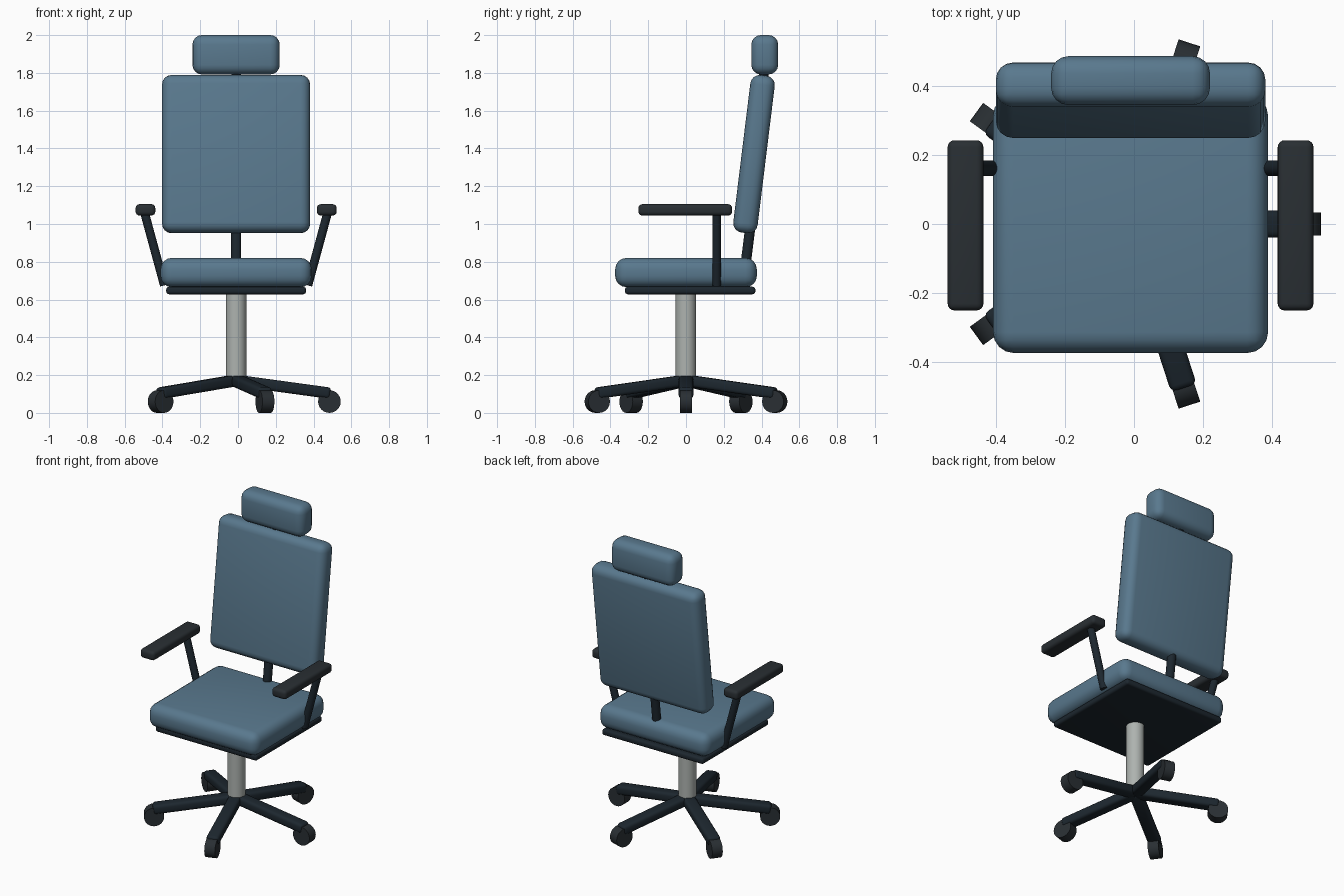
import bpy, math
from mathutils import Vector, Matrix

if "Cube" in bpy.data.objects:
    bpy.data.objects.remove(bpy.data.objects["Cube"])

CX = -0.01  # chair axis; the star base is asymmetric in x


def material(name, rgb):
    m = bpy.data.materials.new(name)
    m.diffuse_color = (*rgb, 1)
    m.use_nodes = True
    m.node_tree.nodes["Principled BSDF"].inputs["Base Color"].default_value = m.diffuse_color
    return m


FABRIC = material("blue_fabric", (0.10, 0.19, 0.27))
PLASTIC = material("black_plastic", (0.022, 0.028, 0.033))
FRAME = material("dark_frame", (0.012, 0.02, 0.028))
METAL = material("column_metal", (0.42, 0.45, 0.43))


def finish(ob, name, mat):
    ob.name = name
    ob.data.materials.append(mat)
    bpy.ops.object.shade_smooth_by_angle(angle=math.radians(40))
    return ob


def box(name, loc, size, bevel, mat, rot=(0, 0, 0), segments=4):
    bpy.ops.mesh.primitive_cube_add(size=1, location=loc, rotation=rot)
    ob = bpy.context.object
    ob.scale = size
    bpy.ops.object.transform_apply(location=False, rotation=False, scale=True)
    mod = ob.modifiers.new("rounding", 'BEVEL')
    mod.width, mod.segments = bevel, segments
    bpy.ops.object.modifier_apply(modifier=mod.name)
    return finish(ob, name, mat)


def rod(name, a, b, radius, mat, sides=24):
    a, b = Vector(a), Vector(b)
    bpy.ops.mesh.primitive_cylinder_add(vertices=sides, radius=radius,
                                        depth=(b - a).length, location=(a + b) / 2)
    ob = bpy.context.object
    ob.rotation_euler = (b - a).to_track_quat('Z', 'Y').to_euler()
    return finish(ob, name, mat)


# Cushions
box("seat", (CX, 0, 0.743), (0.80, 0.75, 0.155), 0.06, FABRIC)
lean = math.radians(-7)
box("backrest", (CX, 0.36, 1.37), (0.784, 0.13, 0.84), 0.05, FABRIC, (lean, 0, 0))
box("headrest", (CX, 0.417, 1.896), (0.462, 0.142, 0.208), 0.05, FABRIC)

# Seat plate, gas column, back and headrest posts
box("seat_plate", (CX, 0.022, 0.648), (0.74, 0.69, 0.04), 0.015, FRAME)
rod("column", (CX, -0.001, 0.15), (CX, -0.001, 0.64), 0.054, METAL, 32)
rod("back_post", (CX, 0.301, 0.67), (CX, 0.345, 1.02), 0.027, FRAME)
rod("headrest_post", (CX, 0.405, 1.72), (CX, 0.417, 1.84), 0.025, FRAME)

# Armrests
for side, s in (("left", -1), ("right", 1)):
    box(side + "_arm_pad", (CX + s * 0.48, -0.004, 1.075), (0.104, 0.495, 0.06), 0.02, PLASTIC)
    rod(side + "_arm_support", (CX + s * 0.482, 0.162, 1.05),
        (CX + s * 0.38, 0.162, 0.675), 0.023, FRAME)

# Five-star base with casters
for i in range(5):
    a = math.radians(72 * i)
    out = Vector((math.cos(a), math.sin(a), 0))
    tangent = Vector((-out.y, out.x, 0))
    hub = Vector((CX, 0, 0))
    box(f"base_leg_{i + 1}", hub + out * 0.25 + Vector((0, 0, 0.138)),
        (0.505, 0.078, 0.06), 0.018, FRAME, (0, math.radians(7.8), a), 3)
    c = hub + out * 0.494 + Vector((0, 0, 0.06))
    rod(f"caster_{i + 1}", c - tangent * 0.033, c + tangent * 0.033, 0.06, PLASTIC, 24)
